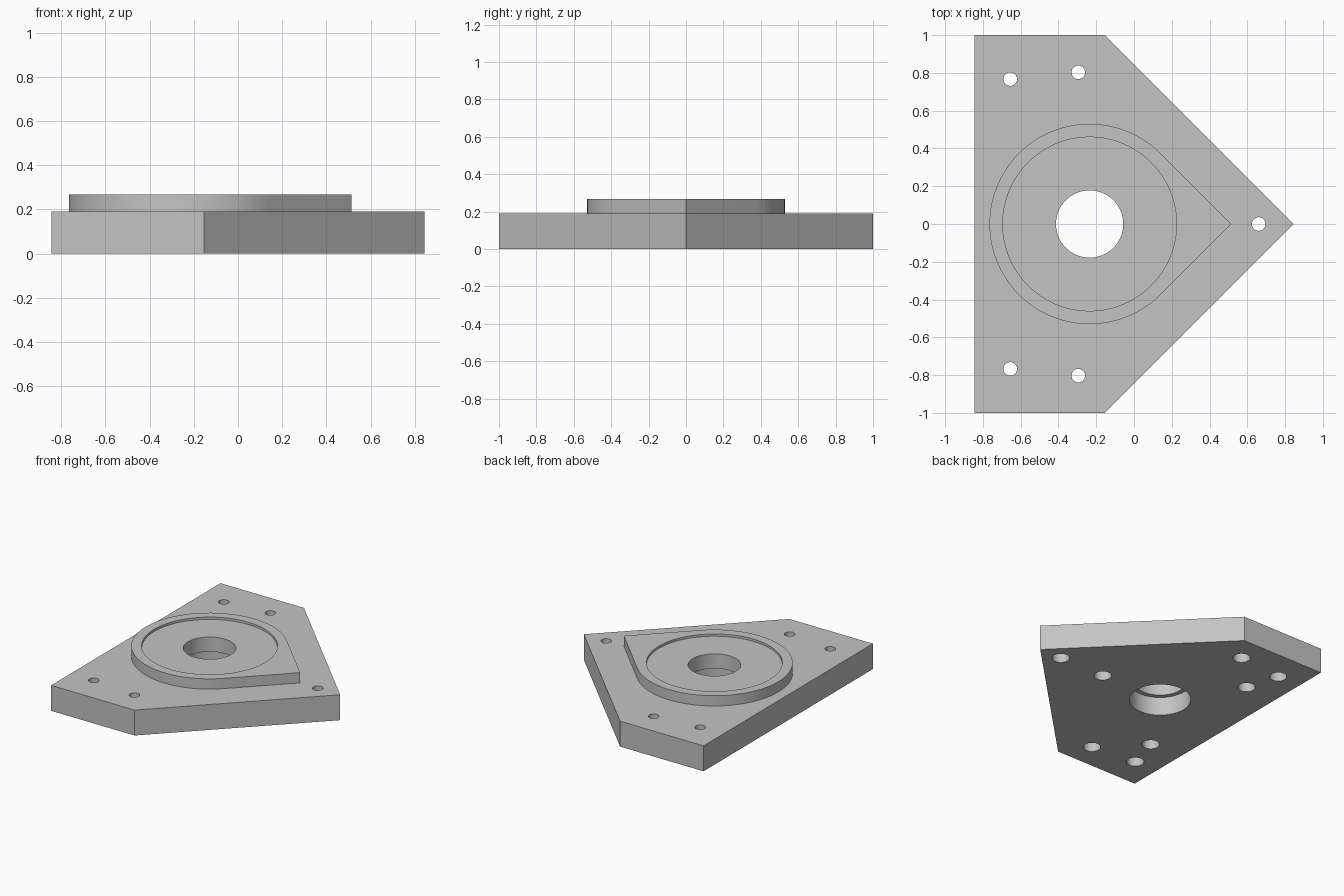
import bpy
import bmesh
from math import cos, sin, pi, radians

cube = bpy.data.objects.get("Cube")
if cube:
    bpy.data.objects.remove(cube, do_unlink=True)

# Heights and shared centre
PLATE_TOP, BOSS_TOP, POCKET_FLOOR, LEDGE = 0.19, 0.267, 0.25, 0.14
CX = -0.235

grey = bpy.data.materials.new("machined grey")
grey.use_nodes = True
colour = (0.55, 0.55, 0.55, 1)
grey.diffuse_color = colour
grey.node_tree.nodes["Principled BSDF"].inputs["Base Color"].default_value = colour


def prism(name, outline, z0, z1):
    """Extrude a counter-clockwise outline from z0 to z1."""
    bm = bmesh.new()
    base = bm.faces.new([bm.verts.new((x, y, z0)) for x, y in outline])
    top = bmesh.ops.extrude_face_region(bm, geom=[base], use_keep_orig=True)
    verts = [v for v in top["geom"] if isinstance(v, bmesh.types.BMVert)]
    bmesh.ops.translate(bm, vec=(0, 0, z1 - z0), verts=verts)
    bmesh.ops.recalc_face_normals(bm, faces=bm.faces)
    mesh = bpy.data.meshes.new(name)
    bm.to_mesh(mesh)
    bm.free()
    mesh.materials.append(grey)
    obj = bpy.data.objects.new(name, mesh)
    bpy.context.collection.objects.link(obj)
    return obj


def arc(x, y, r, start, end, steps):
    """Points along an arc, both ends included."""
    angles = [start + (end - start) * i / steps for i in range(steps + 1)]
    return [(x + r * cos(a), y + r * sin(a)) for a in angles]


def combine(target, tool, operation):
    """Apply a boolean and remove the tool."""
    mod = target.modifiers.new(operation.lower(), 'BOOLEAN')
    mod.operation = operation
    mod.solver = 'EXACT'
    mod.object = tool
    tool.hide_render = True
    bpy.context.view_layer.objects.active = target
    bpy.ops.object.modifier_apply(modifier=mod.name)
    bpy.data.objects.remove(tool, do_unlink=True)


def drill(target, x, y, r, z0, z1, steps=32):
    circle = arc(x, y, r, 0, 2 * pi, steps)[:-1]
    combine(target, prism("drill_cutter", circle, z0, z1), 'DIFFERENCE')


# Five-sided base plate
plate = prism("mounting_plate", [(-0.845, -1), (-0.155, -1), (0.845, 0),
                                 (-0.155, 1), (-0.845, 1)], 0, PLATE_TOP)

# Raised teardrop boss, its straight sides tangent to the round end
teardrop = arc(CX, 0, 0.53, pi / 4, 7 * pi / 4, 72) + [(CX + 0.53 * 2 ** 0.5, 0)]
combine(plate, prism("teardrop_boss", teardrop, 0.1, BOSS_TOP), 'UNION')

# Shallow pocket, stepped centre bore
drill(plate, CX, 0, 0.46, POCKET_FLOOR, 0.4, 96)
drill(plate, CX, 0, 0.178, -0.1, 0.4, 64)
drill(plate, CX, 0, 0.212, -0.1, LEDGE, 64)

# Screw holes, counterbored from underneath
screws = [(0.66, 0)] + [(x, s * y) for x, y in ((-0.655, 0.767), (-0.295, 0.803))
                        for s in (1, -1)]
for x, y in screws:
    drill(plate, x, y, 0.036, -0.1, 0.4)
    drill(plate, x, y, 0.06, -0.1, 0.12)

# Blind holes on the underside
for x, y in ((0.282, 0), (-0.582, 0.515), (-0.582, -0.515)):
    drill(plate, x, y, 0.06, -0.1, 0.12)

# Smooth round walls, crisp edges
bpy.ops.object.select_all(action='DESELECT')
plate.select_set(True)
bpy.context.view_layer.objects.active = plate
bpy.ops.object.shade_smooth_by_angle(angle=radians(30))
